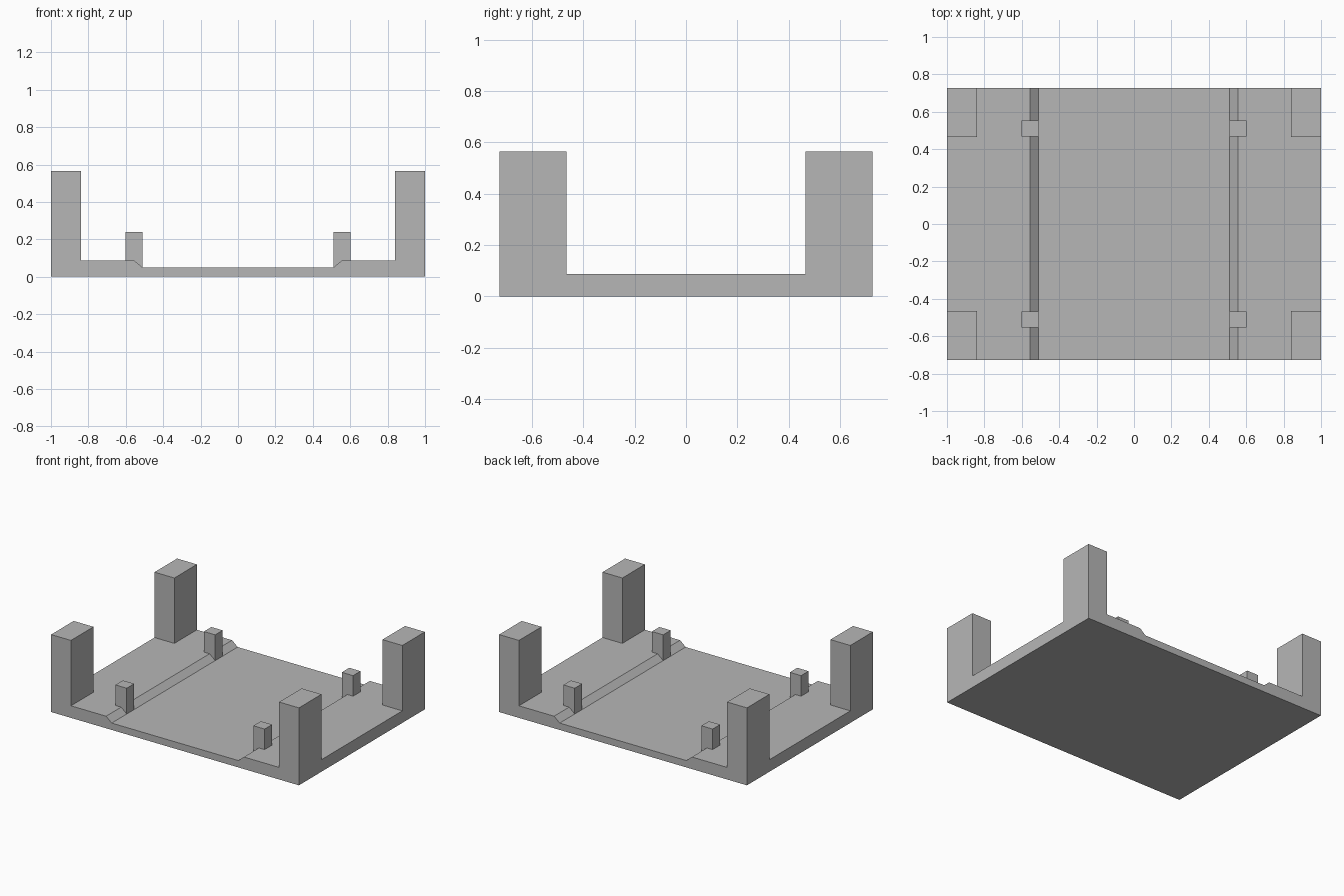
import bpy
import bmesh

cube = bpy.data.objects.get("Cube")
if cube:
    bpy.data.objects.remove(cube, do_unlink=True)

HALF_X, HALF_Y = 1.0, 0.726
FLOOR_Z, LEDGE_Z, POST_Z, PEG_Z = 0.05, 0.088, 0.565, 0.238
RAMP_IN, RAMP_OUT = 0.511, 0.556

grey = bpy.data.materials.new("plain_grey")
grey.use_nodes = True
colour = (0.47, 0.47, 0.47, 1)
grey.diffuse_color = colour
grey.node_tree.nodes["Principled BSDF"].inputs["Base Color"].default_value = colour


def extrude_profile(name, profile, axis_vector, place):
    """Extrude a closed flat outline into a solid object."""
    bm = bmesh.new()
    face = bm.faces.new([bm.verts.new(place(p)) for p in profile])
    result = bmesh.ops.extrude_face_region(bm, geom=[face])
    moved = [g for g in result["geom"] if isinstance(g, bmesh.types.BMVert)]
    bmesh.ops.translate(bm, verts=moved, vec=axis_vector)
    bmesh.ops.recalc_face_normals(bm, faces=bm.faces)
    mesh = bpy.data.meshes.new(name)
    bm.to_mesh(mesh)
    bm.free()
    mesh.materials.append(grey)
    obj = bpy.data.objects.new(name, mesh)
    bpy.context.collection.objects.link(obj)
    return obj


def block(name, x, y, z):
    """Rectangular block between pairs of limits."""
    outline = [(x[0], y[0]), (x[1], y[0]), (x[1], y[1]), (x[0], y[1])]
    return extrude_profile(name, outline, (0, 0, z[1] - z[0]),
                           lambda p: (p[0], p[1], z[0]))


# Base plate: sunken floor with a bevelled step up to each side ledge
left_half = [(HALF_X, 0), (HALF_X, LEDGE_Z), (RAMP_OUT, LEDGE_Z), (RAMP_IN, FLOOR_Z)]
right_half = [(-x, z) for x, z in reversed(left_half)]
extrude_profile("base_plate", left_half + right_half, (0, 2 * HALF_Y, 0),
                lambda p: (p[0], -HALF_Y, p[1]))

# Tall corner posts and small pegs straddling the steps
for side, sx in (("left", 1), ("right", -1)):
    for end, sy in (("front", -1), ("back", 1)):
        def span(a, b, sign):
            return sorted((a * sign, b * sign))

        block(f"{end}_{side}_post", span(0.84, HALF_X, sx),
              span(0.466, HALF_Y, sy), (LEDGE_Z, POST_Z))
        block(f"{end}_{side}_peg", span(RAMP_IN, 0.602, sx),
              span(0.467, 0.553, sy), (FLOOR_Z, PEG_Z))
